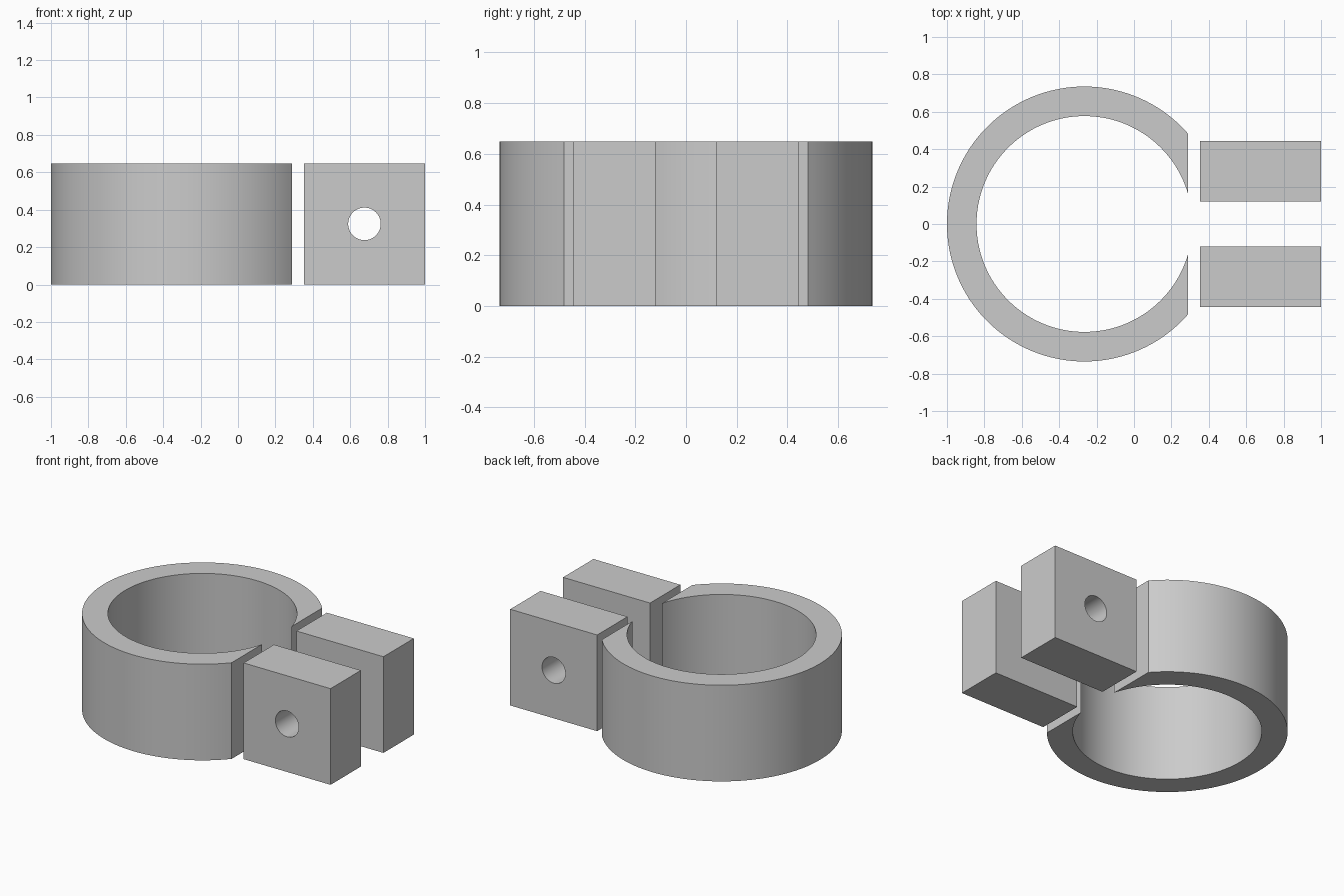
import bpy
import bmesh
from math import acos, cos, sin, pi, radians
from mathutils import Matrix

HEIGHT = 0.648
RING_X, OUTER, INNER = -0.265, 0.735, 0.577
CUT_X = 0.29
LUG_X0, LUG_X1 = 0.352, 1.0
LUG_Y0, LUG_Y1 = 0.12, 0.443
HOLE_R = 0.087

if "Cube" in bpy.data.objects:
    bpy.data.objects.remove(bpy.data.objects["Cube"], do_unlink=True)

grey = bpy.data.materials.new("plain grey")
grey.use_nodes = True
colour = (0.6, 0.6, 0.6, 1)
grey.diffuse_color = colour
grey.node_tree.nodes["Principled BSDF"].inputs["Base Color"].default_value = colour


def add_object(name, bm):
    bmesh.ops.recalc_face_normals(bm, faces=bm.faces)
    mesh = bpy.data.meshes.new(name)
    bm.to_mesh(mesh)
    bm.free()
    mesh.materials.append(grey)
    obj = bpy.data.objects.new(name, mesh)
    bpy.context.collection.objects.link(obj)
    return obj


def activate(obj):
    bpy.ops.object.select_all(action="DESELECT")
    obj.select_set(True)
    bpy.context.view_layer.objects.active = obj


def smooth(obj):
    activate(obj)
    bpy.ops.object.shade_smooth_by_angle(angle=radians(30))


# Open ring: two arcs that both end on the flat cut plane
def arc(bm, radius, count=128):
    start = acos((CUT_X - RING_X) / radius)
    angles = [start + (2 * pi - 2 * start) * i / count for i in range(count + 1)]
    return [bm.verts.new((RING_X + radius * cos(a), radius * sin(a), 0)) for a in angles]


bm = bmesh.new()
outer, inner = arc(bm, OUTER), arc(bm, INNER)
for i in range(len(outer) - 1):
    bm.faces.new((outer[i], outer[i + 1], inner[i + 1], inner[i]))
top = bmesh.ops.extrude_face_region(bm, geom=bm.faces[:])["geom"]
bmesh.ops.translate(bm, vec=(0, 0, HEIGHT),
                    verts=[v for v in top if isinstance(v, bmesh.types.BMVert)])
smooth(add_object("split_ring", bm))

# Bolt hole cutter, running front to back through both lugs
bm = bmesh.new()
place = Matrix.Translation(((LUG_X0 + LUG_X1) / 2, 0, HEIGHT / 2)) @ Matrix.Rotation(pi / 2, 4, "X")
bmesh.ops.create_cone(bm, cap_ends=True, segments=64, radius1=HOLE_R, radius2=HOLE_R,
                      depth=2, matrix=place)
cutter = add_object("bolt_hole_cutter", bm)
cutter.hide_render = True

# Pair of clamp lugs
for name, side in (("front_lug", -1), ("back_lug", 1)):
    bm = bmesh.new()
    centre = ((LUG_X0 + LUG_X1) / 2, side * (LUG_Y0 + LUG_Y1) / 2, HEIGHT / 2)
    size = (LUG_X1 - LUG_X0, LUG_Y1 - LUG_Y0, HEIGHT, 1)
    bmesh.ops.create_cube(bm, size=1, matrix=Matrix.Translation(centre) @ Matrix.Diagonal(size))
    lug = add_object(name, bm)
    hole = lug.modifiers.new("bolt hole", "BOOLEAN")
    hole.operation = "DIFFERENCE"
    hole.solver = "EXACT"
    hole.object = cutter
    activate(lug)
    bpy.ops.object.modifier_apply(modifier=hole.name)
    smooth(lug)

bpy.data.objects.remove(cutter, do_unlink=True)
